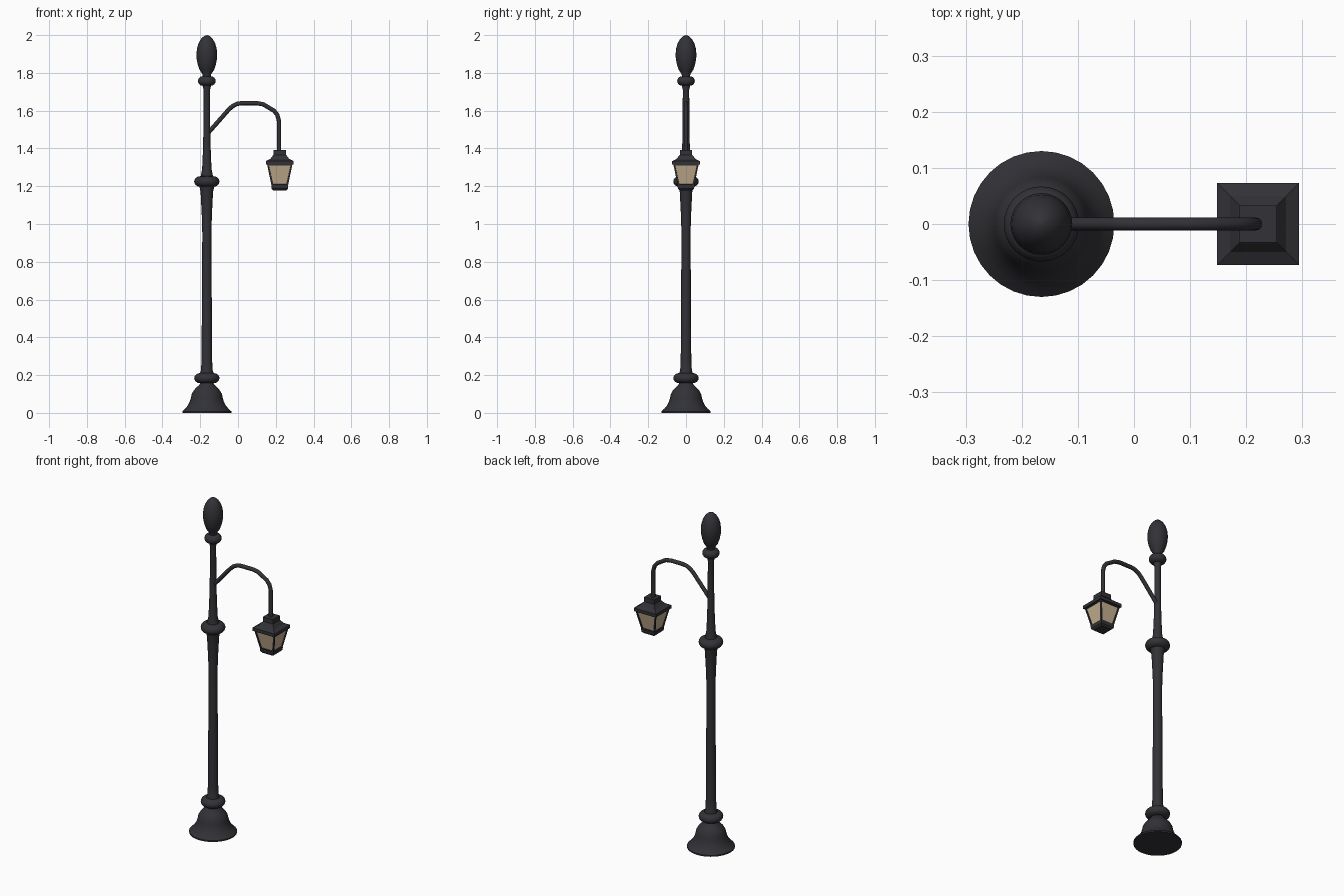
import bpy, bmesh, math
from mathutils import Vector

cube = bpy.data.objects.get("Cube")
if cube:
    bpy.data.objects.remove(cube, do_unlink=True)

POLE_X, LAMP_X = -0.165, 0.221


def material(name, rgb):
    m = bpy.data.materials.new(name)
    m.use_nodes = True
    m.diffuse_color = (*rgb, 1)
    m.node_tree.nodes["Principled BSDF"].inputs["Base Color"].default_value = (*rgb, 1)
    return m


iron = material("dark iron", (0.032, 0.032, 0.038))
glass = material("warm glass", (0.56, 0.43, 0.28))


def finish(bm, name, mats, smooth=None):
    bmesh.ops.recalc_face_normals(bm, faces=bm.faces)
    me = bpy.data.meshes.new(name)
    bm.to_mesh(me)
    bm.free()
    ob = bpy.data.objects.new(name, me)
    bpy.context.collection.objects.link(ob)
    for m in mats:
        me.materials.append(m)
    if smooth:
        bpy.ops.object.select_all(action='DESELECT')
        ob.select_set(True)
        bpy.context.view_layer.objects.active = ob
        bpy.ops.object.shade_smooth_by_angle(angle=math.radians(smooth))
    return ob


def stack(bm, profile, sides, x, turn=0.0):
    """Closed stack of rings from (radius, height) pairs; returns side faces by level."""
    rings = []
    for r, z in profile:
        rings.append([bm.verts.new((x + r * math.cos(turn + math.tau * i / sides),
                                    r * math.sin(turn + math.tau * i / sides), z))
                      for i in range(sides)])
    levels = []
    for a, b in zip(rings, rings[1:]):
        levels.append([bm.faces.new((a[i], a[(i + 1) % sides], b[(i + 1) % sides], b[i]))
                       for i in range(sides)])
    bm.faces.new(rings[0])
    bm.faces.new(rings[-1])
    return levels


def turned(name, profile):
    bm = bmesh.new()
    stack(bm, profile, 32, POLE_X)
    return finish(bm, name, [iron], 40)


def square(bm, profile):
    """Square stack given half widths instead of radii."""
    return stack(bm, [(h * math.sqrt(2), z) for h, z in profile], 4, LAMP_X, math.pi / 4)


def collar(name, z, height, radius, neck):
    """Rounded ring round the pole."""
    steps = [math.pi * i / 8 for i in range(9)]
    return turned(name, [(neck + (radius - neck) * math.sin(a),
                          z - height / 2 * math.cos(a)) for a in steps])


# Post
turned("base", [(0.13, 0), (0.13, 0.008), (0.115, 0.022), (0.1, 0.04), (0.09, 0.06),
                (0.084, 0.08), (0.08, 0.1), (0.07, 0.118), (0.055, 0.135),
                (0.04, 0.148), (0.035, 0.16)])
collar("lower_collar", 0.184, 0.054, 0.067, 0.035)
turned("lower_shaft", [(0.036, 0.15), (0.036, 0.21), (0.031, 0.225), (0.028, 0.28),
                       (0.024, 0.95), (0.027, 1.05), (0.033, 1.17), (0.04, 1.2)])
collar("middle_collar", 1.225, 0.056, 0.067, 0.035)
turned("upper_shaft", [(0.036, 1.2), (0.032, 1.255), (0.025, 1.29), (0.021, 1.38),
                       (0.018, 1.5), (0.017, 1.71), (0.022, 1.73), (0.022, 1.79)])
collar("upper_collar", 1.757, 0.05, 0.047, 0.022)
turned("finial", [(0.02, 1.77), (0.023, 1.793), (0.038, 1.815), (0.048, 1.845),
                  (0.054, 1.875), (0.055, 1.9), (0.052, 1.93), (0.044, 1.957),
                  (0.031, 1.98), (0.015, 1.995), (0.001, 2.0)])

# Curved arm
path = [(-0.165, 1.474), (-0.05, 1.605), (-0.03, 1.623), (-0.005, 1.636), (0.02, 1.64),
        (0.1, 1.64), (0.135, 1.633), (0.19, 1.6), (0.208, 1.578), (0.217, 1.545), (0.217, 1.37)]
points = [Vector((x, 0, z)) for x, z in path]
bm = bmesh.new()
rings = []
for i, p in enumerate(points):
    tangent = (points[min(i + 1, len(points) - 1)] - points[max(i - 1, 0)]).normalized()
    side = Vector((0, 1, 0))
    up = tangent.cross(side)
    rings.append([bm.verts.new(p + 0.0115 * (side * math.cos(a) + up * math.sin(a)))
                  for a in (math.tau * k / 12 for k in range(12))])
for a, b in zip(rings, rings[1:]):
    for k in range(12):
        bm.faces.new((a[k], a[(k + 1) % 12], b[(k + 1) % 12], b[k]))
bm.faces.new(rings[0])
bm.faces.new(rings[-1])
finish(bm, "arm", [iron], 40)

# Lantern roof with square cap
bm = bmesh.new()
square(bm, [(0.073, 1.314), (0.073, 1.333), (0.05, 1.345), (0.036, 1.363),
            (0.033, 1.366), (0.033, 1.393)])
finish(bm, "lantern_roof", [iron])

# Tapered lantern body with recessed panes
bm = bmesh.new()
panes = square(bm, [(0.043, 1.2), (0.067, 1.316)])[0]
bmesh.ops.recalc_face_normals(bm, faces=bm.faces)
bmesh.ops.inset_individual(bm, faces=panes, thickness=0.012)
bmesh.ops.inset_individual(bm, faces=panes, thickness=0.0005, depth=-0.005)
for f in panes:
    f.material_index = 1
finish(bm, "lantern_body", [iron, glass])

# Lantern foot
bm = bmesh.new()
square(bm, [(0.034, 1.178), (0.043, 1.187), (0.045, 1.204)])
finish(bm, "lantern_foot", [iron])
